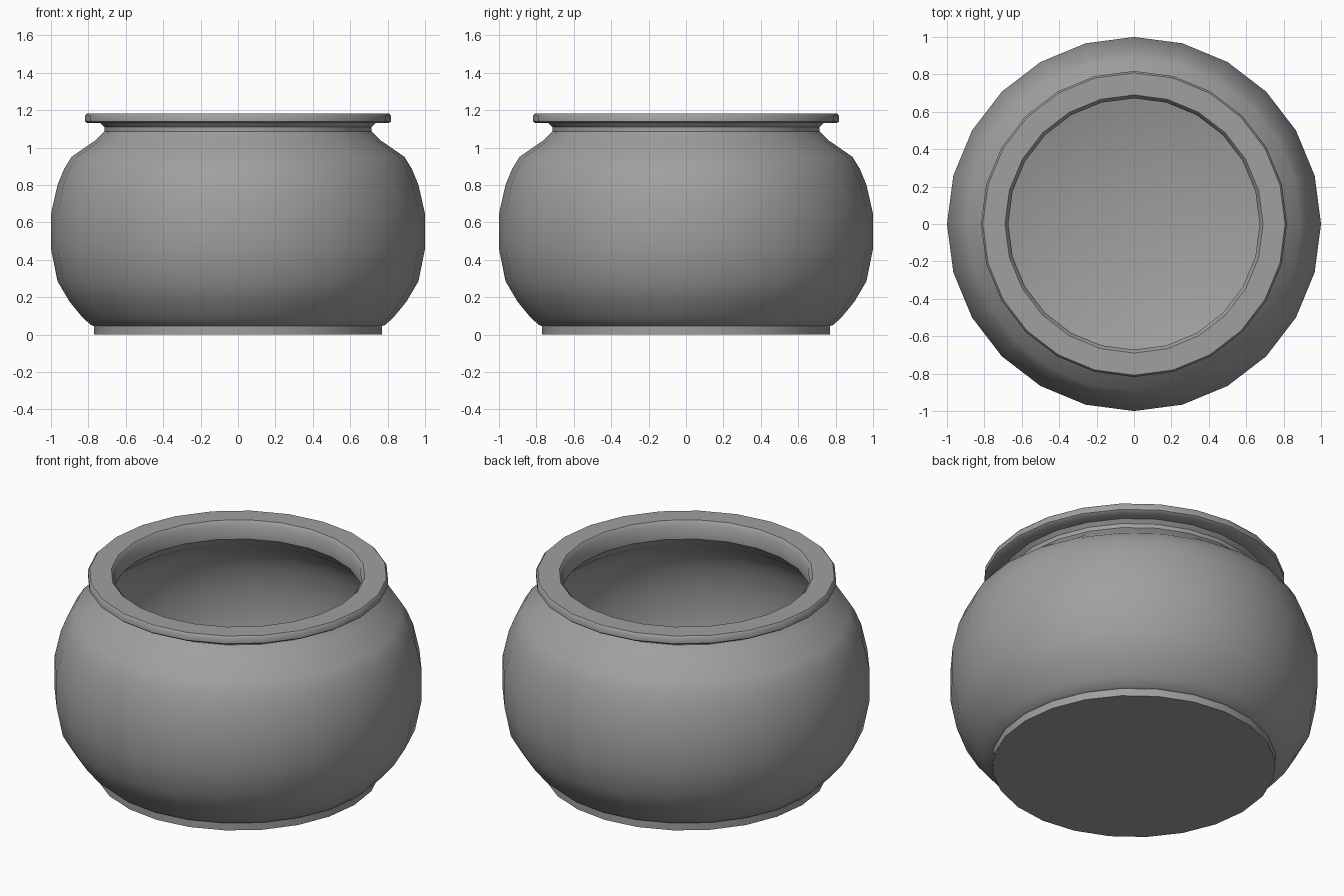
import bpy
import bmesh
import math

cube = bpy.data.objects.get("Cube")
if cube:
    bpy.data.objects.remove(cube, do_unlink=True)

SIDES = 24

clay = bpy.data.materials.new("grey clay")
clay.use_nodes = True
grey = (0.35, 0.35, 0.35, 1.0)
clay.diffuse_color = grey
clay.node_tree.nodes["Principled BSDF"].inputs["Base Color"].default_value = grey


def lathe(name, profile, angle):
    """Spin a radius/height profile around z and shade it."""
    bm = bmesh.new()
    verts = [bm.verts.new((r, 0, z)) for r, z in profile]
    edges = [bm.edges.new(pair) for pair in zip(verts, verts[1:])]
    bmesh.ops.spin(bm, geom=verts + edges, cent=(0, 0, 0), axis=(0, 0, 1),
                   angle=2 * math.pi, steps=SIDES, use_duplicate=False)
    bmesh.ops.remove_doubles(bm, verts=bm.verts, dist=0.0005)
    bmesh.ops.recalc_face_normals(bm, faces=bm.faces)
    mesh = bpy.data.meshes.new(name)
    bm.to_mesh(mesh)
    bm.free()
    mesh.materials.append(clay)
    obj = bpy.data.objects.new(name, mesh)
    bpy.context.collection.objects.link(obj)
    bpy.ops.object.select_all(action='DESELECT')
    obj.select_set(True)
    bpy.context.view_layer.objects.active = obj
    bpy.ops.object.shade_smooth_by_angle(angle=math.radians(angle))
    return obj


# Foot, belly and neck on the outside
foot = [(0, 0), (0.77, 0), (0.77, 0.045)]
belly = [(0.785, 0.05), (0.83, 0.09), (0.90, 0.175), (0.965, 0.285),
         (1.0, 0.46), (1.0, 0.645), (0.965, 0.80), (0.93, 0.885),
         (0.89, 0.95), (0.76, 1.04), (0.715, 1.085)]
neck = [(0.715, 1.11), (0.735, 1.13)]

# Flat flared rim with rounded outer edge
rim = [(0.805, 1.13), (0.818, 1.14), (0.818, 1.17), (0.808, 1.182),
       (0.69, 1.182), (0.672, 1.16)]

# Hollow inside, from the mouth down to the floor
inside = [(0.672, 1.075), (0.73, 1.01), (0.85, 0.925), (0.885, 0.87),
          (0.92, 0.79), (0.95, 0.645), (0.95, 0.46), (0.915, 0.305),
          (0.86, 0.205), (0.79, 0.125), (0.73, 0.09), (0, 0.09)]

lathe("pot", foot + belly + neck + rim + inside, 40)
